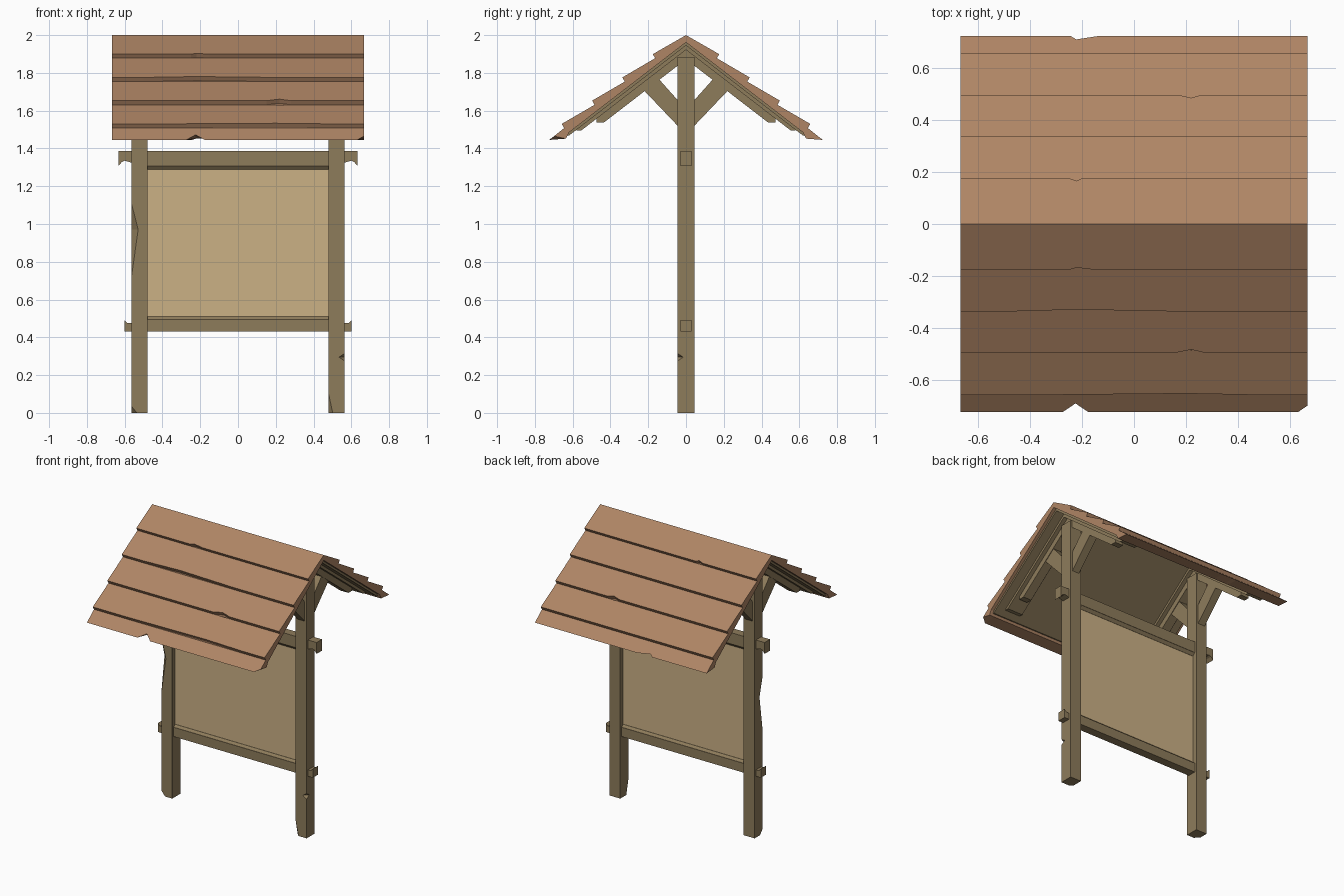
import bpy, bmesh

if "Cube" in bpy.data.objects:
    bpy.data.objects.remove(bpy.data.objects["Cube"])


def material(name, rgb):
    m = bpy.data.materials.new(name)
    m.diffuse_color = (*rgb, 1)
    m.use_nodes = True
    m.node_tree.nodes["Principled BSDF"].inputs["Base Color"].default_value = m.diffuse_color
    return m


WOOD = material("wood", (0.27, 0.20, 0.105))
BOARD = material("board", (0.60, 0.44, 0.235))
ROOF = material("roof", (0.43, 0.235, 0.13))


def loft(name, rings, mat):
    """Solid through matching rings of points, capped at both ends."""
    bm = bmesh.new()
    vs = [[bm.verts.new(p) for p in r] for r in rings]
    n = len(rings[0])
    for a, b in zip(vs, vs[1:]):
        for i in range(n):
            j = (i + 1) % n
            bm.faces.new((a[i], a[j], b[j], b[i]))
    bm.faces.new(vs[0])
    bm.faces.new(vs[-1])
    bmesh.ops.recalc_face_normals(bm, faces=bm.faces)
    me = bpy.data.meshes.new(name)
    bm.to_mesh(me)
    bm.free()
    me.materials.append(mat)
    ob = bpy.data.objects.new(name, me)
    bpy.context.collection.objects.link(ob)
    return ob


def along_x(name, yz, x0, x1, mat):
    return loft(name, [[(x, y, z) for y, z in yz] for x in (x0, x1)], mat)


def along_y(name, xz, half, mat):
    return loft(name, [[(x, y, z) for x, z in xz] for y in (-half, half)], mat)


# posts: front corners are chipped by (z, left chip, right chip)
def post(name, cx, chips):
    w, d = 0.0425, 0.045
    rings = []
    for z, l, r in chips:
        l, r = max(l, 0.0005), max(r, 0.0005)
        rings.append([(cx - w + l, -d, z), (cx + w - r, -d, z), (cx + w, -d + r, z),
                      (cx + w, d, z), (cx - w, d, z), (cx - w, -d + l, z)])
    loft(name, rings, WOOD)


post("left_post", -0.522, [(0, .03, 0), (.035, 0, 0), (.72, 0, 0), (.97, .036, 0),
                           (1.11, 0, 0), (1.885, 0, 0)])
post("right_post", 0.522, [(0, .022, 0), (.1, 0, 0), (.275, 0, 0), (.295, 0, .03),
                           (.315, 0, 0), (1.885, 0, 0)])


# rails running through the posts, with carved ends
def rail(name, half_profile):
    pts = half_profile + [(-x, z) for x, z in reversed(half_profile)]
    along_y(name, pts, 0.03, WOOD)


rail("upper_rail", [(.48, 1.308), (.565, 1.325), (.60, 1.335), (.615, 1.328),
                    (.632, 1.308), (.632, 1.387)])
rail("lower_rail", [(.602, .43), (.602, .492), (.585, .475), (.565, .475), (.48, .495)][::-1]
     + [])

# notice panel and the sloped trims that hold it
along_x("panel", [(-.012, .48), (.012, .48), (.012, 1.32), (-.012, 1.32)], -.485, .485, BOARD)
along_x("upper_trim", [(-.03, 1.31), (.03, 1.31), (.013, 1.288), (-.013, 1.288)], -.48, .48, WOOD)
along_x("lower_trim", [(-.03, .493), (.03, .493), (.013, .51), (-.013, .51)], -.48, .48, WOOD)

SLOPE = 0.77


def chevron(top, bottom, tip):
    """Closed gable band; tip lists the (y, z) points of its right-hand end."""
    half = [(0, top)] + tip
    left = [(-y, z) for y, z in reversed(tip)]
    return half + [(0, bottom)] + left


def tip(top, bottom, y_low, y_high):
    return [(y_high, top - SLOPE * y_high), (y_high, bottom - SLOPE * y_low),
            (y_low, bottom - SLOPE * y_low)]


# roof sheet, battens and rafters
along_x("roof_sheet", chevron(1.965, 1.945, tip(1.965, 1.945, .62, .635)), -.645, .645, WOOD)
for side, s in (("left", -1), ("right", 1)):
    x = .522 * s
    along_x(side + "_batten", chevron(1.947, 1.922, tip(1.947, 1.922, .555, .58)),
            x - .06, x + .06, WOOD)
    along_x(side + "_rafter", chevron(1.924, 1.872, tip(1.924, 1.872, .434, .475)),
            x - .032, x + .032, WOOD)
    # diagonal braces
    for face, f in (("front", -1), ("back", 1)):
        along_x(f"{side}_{face}_brace", [(f * y, z) for y, z in
                ((.03, 1.505), (.225, 1.71), (.155, 1.78), (.03, 1.64))],
                x - .028, x + .028, WOOD)

# shingle rows: outer start, outer lower edge, inner lower edge
ROWS = [((0, 2.0), (.176, 1.899), (.163, 1.878)),
        ((.163, 1.878), (.337, 1.776), (.324, 1.754)),
        ((.324, 1.754), (.497, 1.653), (.484, 1.631)),
        ((.484, 1.631), (.658, 1.53), (.645, 1.508)),
        ((.645, 1.508), (.724, 1.445), (.635, 1.452))]
# worn lower edges as (x, pull-back)
WEAR = {("front", 0): [(-.25, 0), (-.22, .008), (-.15, 0)],
        ("front", 1): [(-.5, 0), (-.22, .008), (.2, 0)],
        ("front", 2): [(.15, 0), (.22, .014), (.28, 0)],
        ("front", 3): [(-.4, 0), (.2, .006), (.5, 0)],
        ("front", 4): [(-.275, 0), (-.225, .034), (-.175, 0), (.63, 0)],
        ("back", 0): [(-.25, 0), (-.22, .01), (-.2, 0)],
        ("back", 2): [(.17, 0), (.22, .012), (.26, 0)],
        ("back", 4): [(-.245, 0), (-.222, .014), (-.13, 0)]}


def sheet_z(y):
    return 1.962 - SLOPE * y


for face, f in (("front", -1), ("back", 1)):
    for i, (a, b, c) in enumerate(ROWS):
        end = .025 if (face, i) == ("front", 4) else 0
        stations = [(-.667, 0)] + WEAR.get((face, i), []) + [(.667, end)]
        rings = []
        for x, p in stations:
            k = (b[1] - a[1]) / (b[0] - a[0])
            low = (b[0] - p, b[1] - p * k)
            inner = c if i == 4 else (c[0] - p, c[1] - p * k)
            base = (c[0] - .015, sheet_z(c[0] - .015)) if i == 4 else (c[0], sheet_z(c[0]))
            prof = [a, low, inner, base, (a[0], sheet_z(a[0]))]
            rings.append([(x, f * y, z) for y, z in prof])
        loft(f"{face}_shingle_row_{i + 1}", rings, ROOF)
